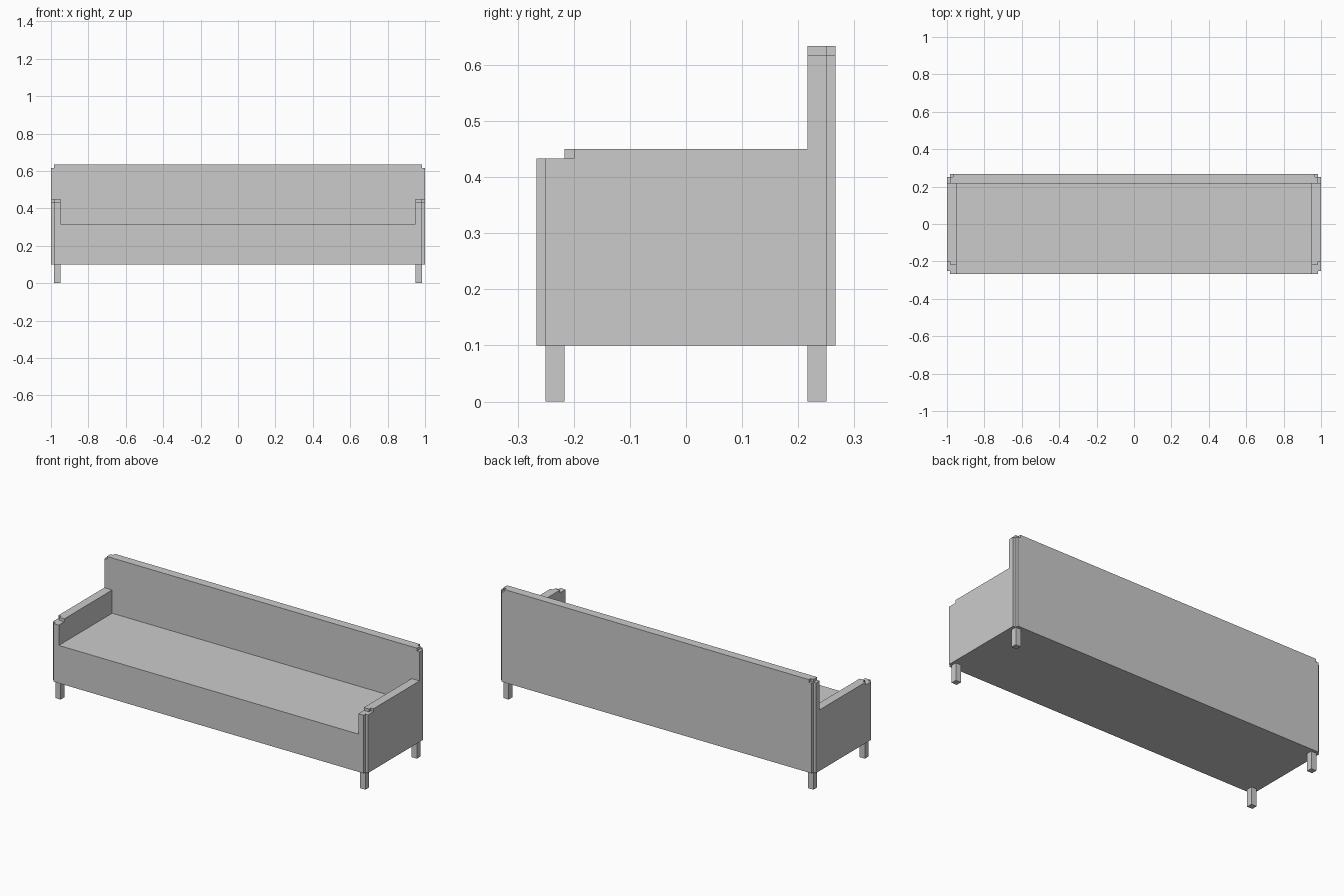
import bpy
import bmesh

if "Cube" in bpy.data.objects:
    bpy.data.objects.remove(bpy.data.objects["Cube"])

U = 1 / 60  # small grid step shared by all parts


def prism(name, outline, z0, z1, mirror=False):
    """Extrude a plan outline (in grid steps) from z0 to z1."""
    bm = bmesh.new()
    face = bm.faces.new([bm.verts.new((x * U, y * U, z0 * U)) for x, y in outline])
    top = bmesh.ops.extrude_face_region(bm, geom=[face])["geom"]
    verts = [v for v in top if isinstance(v, bmesh.types.BMVert)]
    bmesh.ops.translate(bm, verts=verts, vec=(0, 0, (z1 - z0) * U))
    bmesh.ops.recalc_face_normals(bm, faces=bm.faces)
    mesh = bpy.data.meshes.new(name)
    bm.to_mesh(mesh)
    bm.free()
    obj = bpy.data.objects.new(name, mesh)
    bpy.context.collection.objects.link(obj)
    if mirror:
        obj.modifiers.new("mirror", "MIRROR").use_axis[0] = True
    return obj


def rect(x0, x1, y0, y1):
    return [(x0, y0), (x1, y0), (x1, y1), (x0, y1)]


def symmetric(half):
    """Complete a right-half outline across x = 0."""
    return half + [(-x, y) for x, y in reversed(half)]


# Seat block between the arms
prism("seat", rect(-57, 57, -16, 13), 6, 19)

# Backrest with notched corners, and its narrower top layer
prism("backrest", symmetric([(60, 13), (60, 15), (59, 15), (59, 16)]), 6, 37)
prism("backrest_top", symmetric([(59, 13), (59, 15), (58, 15), (58, 16)]), 37, 38)

# Arms with a notched front corner, and the stepped top layer
prism("arms", [(57, 13), (57, -16), (59, -16), (59, -15), (60, -15), (60, 13)],
      6, 26, mirror=True)
prism("arm_tops", [(57, 13), (57, -13), (59, -13), (59, -12), (60, -12), (60, 13)],
      26, 27, mirror=True)

# Legs
prism("front_legs", rect(57, 59, -15, -13), 0, 6, mirror=True)
prism("back_legs", rect(57, 59, 13, 15), 0, 6, mirror=True)
